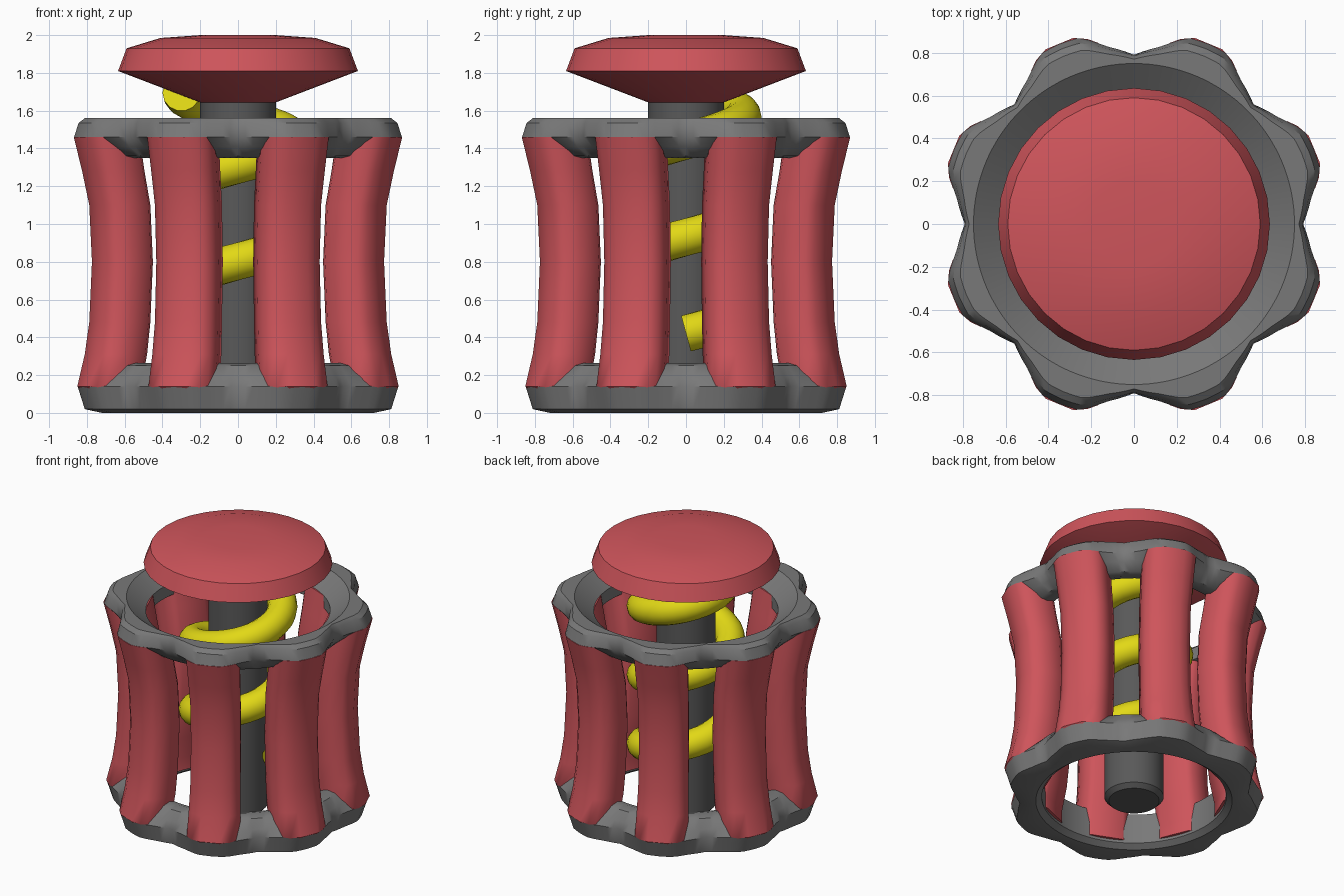
import bpy, bmesh, math
from mathutils import Vector

cube = bpy.data.objects.get("Cube")
if cube:
    bpy.data.objects.remove(cube)


def material(name, rgb):
    m = bpy.data.materials.new(name)
    m.use_nodes = True
    m.diffuse_color = (*rgb, 1)
    m.node_tree.nodes["Principled BSDF"].inputs["Base Color"].default_value = (*rgb, 1)
    return m


RED = material("red", (0.62, 0.09, 0.105))
GREY = material("grey", (0.19, 0.19, 0.19))
DARK = material("dark grey", (0.10, 0.10, 0.10))
YELLOW = material("yellow", (0.76, 0.69, 0.008))


def loft(name, rings, mat, wrap=False, sharp=35):
    """Skin a list of closed point loops; cap the ends or wrap last to first."""
    bm = bmesh.new()
    loops = [[bm.verts.new(p) for p in ring] for ring in rings]
    n = len(loops[0])
    pairs = list(zip(loops, loops[1:]))
    if wrap:
        pairs.append((loops[-1], loops[0]))
    for a, b in pairs:
        for i in range(n):
            j = (i + 1) % n
            bm.faces.new((a[i], a[j], b[j], b[i]))
    if not wrap:
        bm.faces.new(loops[0])
        bm.faces.new(loops[-1])
    bmesh.ops.recalc_face_normals(bm, faces=bm.faces)
    me = bpy.data.meshes.new(name)
    bm.to_mesh(me)
    bm.free()
    me.materials.append(mat)
    ob = bpy.data.objects.new(name, me)
    bpy.context.collection.objects.link(ob)
    bpy.ops.object.select_all(action='DESELECT')
    ob.select_set(True)
    bpy.context.view_layer.objects.active = ob
    bpy.ops.object.shade_smooth_by_angle(angle=math.radians(sharp))
    return ob


def lobe(a):
    """Scallop height, 1 on a bar and 0 midway between two bars."""
    d = abs(math.degrees(a) % 45 - 22.5)
    keys = [(0, 1), (6, 0.97), (10, 0.7), (13, 0.45), (22.6, 0)]
    for (d0, v0), (d1, v1) in zip(keys, keys[1:]):
        if d <= d1:
            return v0 + (v1 - v0) * (d - d0) / (d1 - d0)
    return 0


def lathe(name, rows, mat, seg, wrap=False, sharp=35):
    """Revolve rows of (radius, scallop, z)."""
    angs = [2 * math.pi * i / seg for i in range(seg)]
    rings = [[((r + s * lobe(a)) * math.cos(a), (r + s * lobe(a)) * math.sin(a), z)
              for a in angs] for r, s, z in rows]
    return loft(name, rings, mat, wrap, sharp)


# Scalloped end rings
lathe("upper_ring", [(0.62, 0, 1.37), (0.62, 0, 1.46), (0.75, 0, 1.56), (0.77, 0.08, 1.56),
                     (0.785, 0.10, 1.535), (0.79, 0.12, 1.46), (0.77, 0.05, 1.41),
                     (0.73, 0, 1.36), (0.68, 0, 1.35)], GREY, 128, True)
lathe("lower_ring", [(0.62, 0, 0.03), (0.66, 0, 0), (0.71, 0.04, 0), (0.77, 0.08, 0.02),
                     (0.79, 0.10, 0.14), (0.77, 0.05, 0.19), (0.73, 0, 0.25),
                     (0.67, 0, 0.265), (0.62, 0, 0.25)], GREY, 128, True)

# Centre column and cap
lathe("column", [(0.17, 0, 0.0), (0.2, 0, 0.03), (0.2, 0, 1.66)], DARK, 32)
lathe("cap", [(0.19, 0, 1.64), (0.635, 0, 1.81), (0.59, 0, 1.93), (0.41, 0, 1.985),
              (0.2, 0, 2.0)], RED, 32, sharp=25)

# Eight waisted bars: half section as (fraction of depth from outside, half width)
half = [(0, 0.07), (0.10, 0.13), (0.22, 0.17), (0.5, 0.18), (0.90, 0.155), (1, 0.11)]
section = half + [(f, -w) for f, w in reversed(half)]
# (z, outer radius, depth, width scale)
levels = [(0.05, 0.80, 0.20, 0.95), (0.14, 0.892, 0.29, 1), (0.31, 0.85, 0.285, 0.97),
          (0.48, 0.825, 0.28, 0.94), (0.8, 0.81, 0.28, 0.93), (1.1, 0.825, 0.28, 0.94),
          (1.28, 0.865, 0.285, 0.97), (1.46, 0.912, 0.302, 1)]
for k in range(8):
    a = math.radians(22.5 + 45 * k)
    out, side = Vector((math.cos(a), math.sin(a), 0)), Vector((-math.sin(a), math.cos(a), 0))
    rings = [[out * (r - f * d) + side * (w * s) + Vector((0, 0, z)) for f, w in section]
             for z, r, d, s in levels]
    loft(f"bar_{k + 1}", rings, RED, sharp=50)

# Coil spring, two and a half turns
rings, steps, slope = [], 80, 0.51 / (2 * math.pi)
for i in range(steps + 1):
    t = 5 * math.pi * i / steps
    out = Vector((math.cos(t), math.sin(t), 0))
    along = Vector((-0.3 * math.sin(t), 0.3 * math.cos(t), slope)).normalized()
    up = out.cross(along)
    centre = out * 0.3 + Vector((0, 0, 0.42 + slope * t))
    rings.append([centre + 0.1 * (out * math.cos(b) + up * math.sin(b))
                  for b in (2 * math.pi * j / 14 for j in range(14))])
loft("spring", rings, YELLOW)
